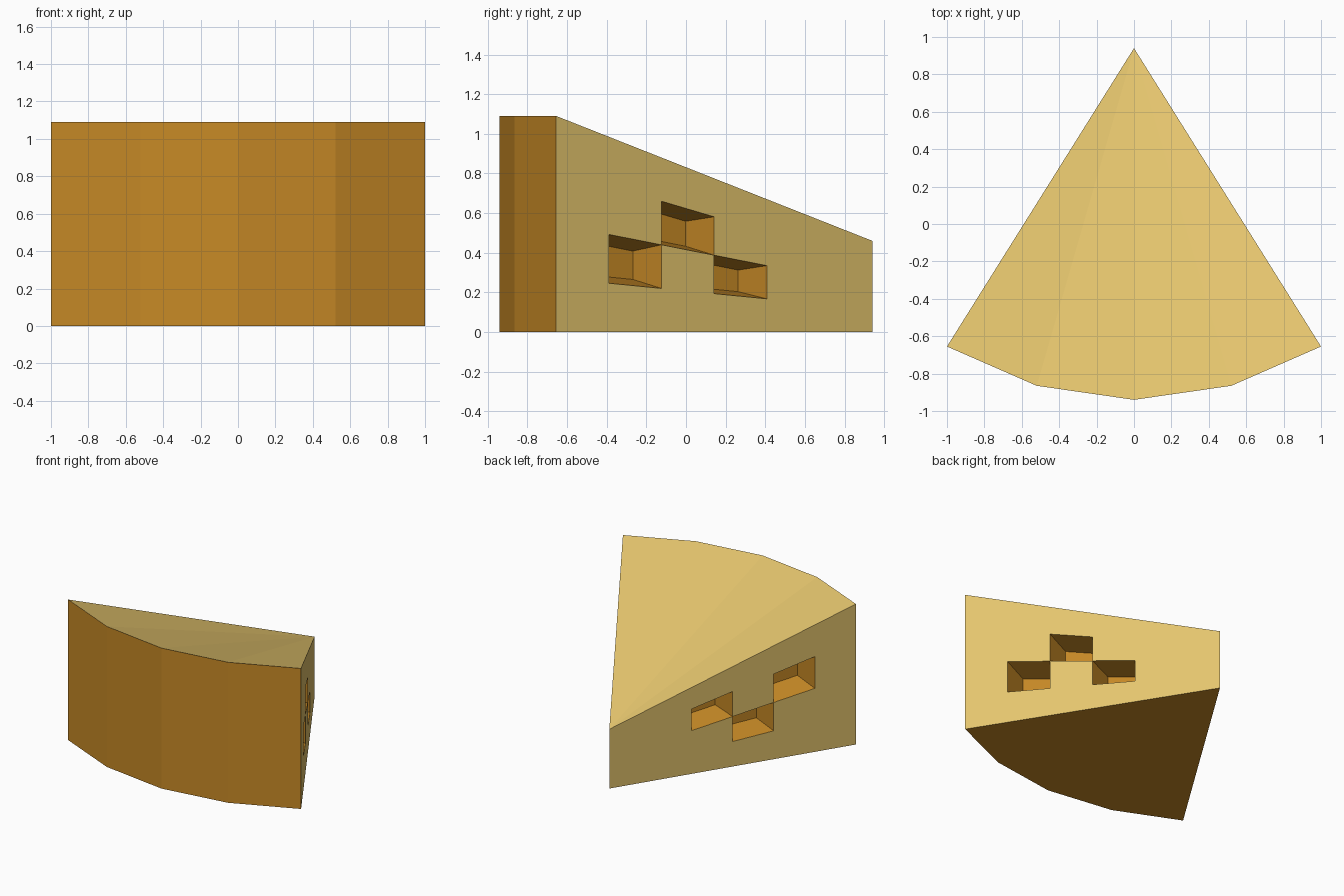
import bpy, bmesh
from mathutils import Vector

if "Cube" in bpy.data.objects:
    bpy.data.objects.remove(bpy.data.objects["Cube"])

RIM_Z, TIP_Z = 1.09, 0.46
COLS, ROWS = 6, 4
TIP = (0, 0.94)
RIM = [(-1, -0.655), (-0.52, -0.865), (0, -0.94), (0.52, -0.865), (1, -0.655)]
PASTE, RIND = 0, 1


def material(name, rgb):
    m = bpy.data.materials.new(name)
    m.diffuse_color = (*rgb, 1)
    m.use_nodes = True
    m.node_tree.nodes["Principled BSDF"].inputs["Base Color"].default_value = m.diffuse_color
    return m


bm = bmesh.new()


def face(points, mat):
    f = bm.faces.new([bm.verts.new(p) for p in points])
    f.material_index = mat


def side_point(s, i, j):
    """Grid point on a cut side: i runs from rim to tip, j from bottom to top."""
    t = i / COLS
    top = RIM_Z + (TIP_Z - RIM_Z) * t
    return Vector((s * (1 - t), -0.655 + (TIP[1] + 0.655) * t, top * j / ROWS))


def pocket(corners, s):
    """Tapered hole pushed into the side."""
    inward = Vector((-s * 1.595, -1, 0)).normalized() * 0.185
    mid = sum(corners, Vector()) / 4
    back = [mid + (c - mid) * 0.65 + inward for c in corners]
    face(back, RIND)
    for k in range(4):
        n = (k + 1) % 4
        face([corners[k], corners[n], back[n], back[k]], RIND)


# cut sides with their holes
holes = {1: {(1, 1), (2, 2), (3, 1)}, -1: {(1, 2), (2, 1), (3, 2)}}
for s in (-1, 1):
    for i in range(COLS):
        for j in range(ROWS):
            cell = [side_point(s, i + a, j + b) for a, b in ((0, 0), (1, 0), (1, 1), (0, 1))]
            if (i, j) in holes[s]:
                pocket(cell, s)
            else:
                face(cell, PASTE)

# curved rind and the top fan running to the tip
last = len(RIM) - 2
for k in range(last + 1):
    a, b = RIM[k], RIM[k + 1]
    wall = [(*a, 0), (*b, 0)]
    if k == last:
        wall += [side_point(1, 0, j) for j in range(1, ROWS)]
    wall += [(*b, RIM_Z), (*a, RIM_Z)]
    if k == 0:
        wall += [side_point(-1, 0, j) for j in range(ROWS - 1, 0, -1)]
    face(wall, RIND)

    top = [(*a, RIM_Z), (*b, RIM_Z)]
    if k == last:
        top += [side_point(1, i, ROWS) for i in range(1, COLS)]
    top.append((*TIP, TIP_Z))
    if k == 0:
        top += [side_point(-1, i, ROWS) for i in range(COLS - 1, 0, -1)]
    face(top, PASTE)

# underside
face([(*p, 0) for p in RIM]
     + [side_point(1, i, 0) for i in range(1, COLS + 1)]
     + [side_point(-1, i, 0) for i in range(COLS - 1, 0, -1)], RIND)

bmesh.ops.remove_doubles(bm, verts=bm.verts, dist=1e-4)
bmesh.ops.recalc_face_normals(bm, faces=bm.faces)

mesh = bpy.data.meshes.new("cheese_wedge")
bm.to_mesh(mesh)
bm.free()
mesh.materials.append(material("pale yellow cheese", (0.79, 0.565, 0.156)))
mesh.materials.append(material("orange rind", (0.565, 0.25, 0.019)))
bpy.context.collection.objects.link(bpy.data.objects.new("cheese_wedge", mesh))
